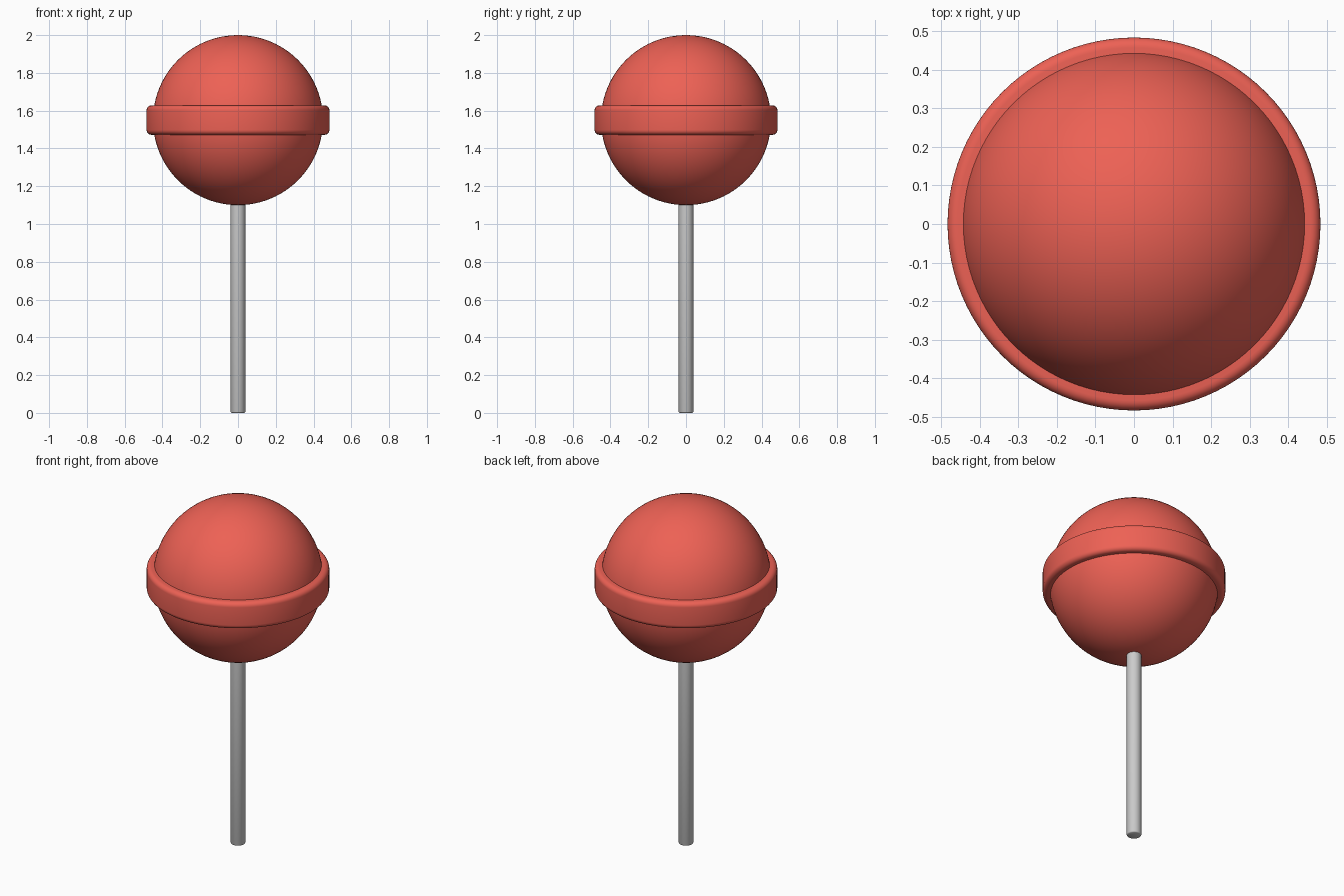
import bpy, bmesh, math

if "Cube" in bpy.data.objects:
    bpy.data.objects.remove(bpy.data.objects["Cube"])

red = bpy.data.materials.new("red_candy")
red.diffuse_color = (0.85, 0.12, 0.09, 1)
red.use_nodes = True
red.node_tree.nodes["Principled BSDF"].inputs["Base Color"].default_value = red.diffuse_color


def lathe(name, profile, z, closed=False, mat=None, steps=96, angle=40):
    """Spin an (r, z) profile around the z axis."""
    bm = bmesh.new()
    vs = [bm.verts.new((r, 0, h)) for r, h in profile]
    edges = [bm.edges.new(p) for p in zip(vs, vs[1:])]
    if closed:
        edges.append(bm.edges.new((vs[-1], vs[0])))
    bmesh.ops.spin(bm, geom=vs + edges, cent=(0, 0, 0), axis=(0, 0, 1),
                   angle=math.tau, steps=steps)
    bmesh.ops.remove_doubles(bm, verts=bm.verts, dist=1e-5)
    bmesh.ops.recalc_face_normals(bm, faces=bm.faces)
    me = bpy.data.meshes.new(name)
    bm.to_mesh(me)
    bm.free()
    ob = bpy.data.objects.new(name, me)
    bpy.context.collection.objects.link(ob)
    ob.location.z = z
    if mat:
        me.materials.append(mat)
    bpy.ops.object.select_all(action='DESELECT')
    ob.select_set(True)
    bpy.context.view_layer.objects.active = ob
    bpy.ops.object.shade_smooth_by_angle(angle=math.radians(angle))
    return ob


# Candy ball
bpy.ops.mesh.primitive_uv_sphere_add(segments=96, ring_count=48, radius=0.45,
                                     location=(0, 0, 1.55))
ball = bpy.context.object
ball.name = "candy_ball"
ball.data.materials.append(red)
bpy.ops.object.shade_smooth()

# Raised band with rounded rims
R, H, C = 0.484, 0.078, 0.026
arc = [(R - C + C * math.cos(a), H - C + C * math.sin(a))
       for a in (math.radians(15 * i) for i in range(7))]
upper = arc + [(0.42, H)]
lower = [(r, -h) for r, h in reversed(upper)]
lathe("candy_band", lower + upper, 1.55, closed=True, mat=red)

# Stick with a softly bevelled foot, ending inside the ball
lathe("stick", [(0, 0), (0.034, 0), (0.037, 0.002), (0.039, 0.006),
                (0.039, 1.2), (0, 1.2)], 0, steps=32)
